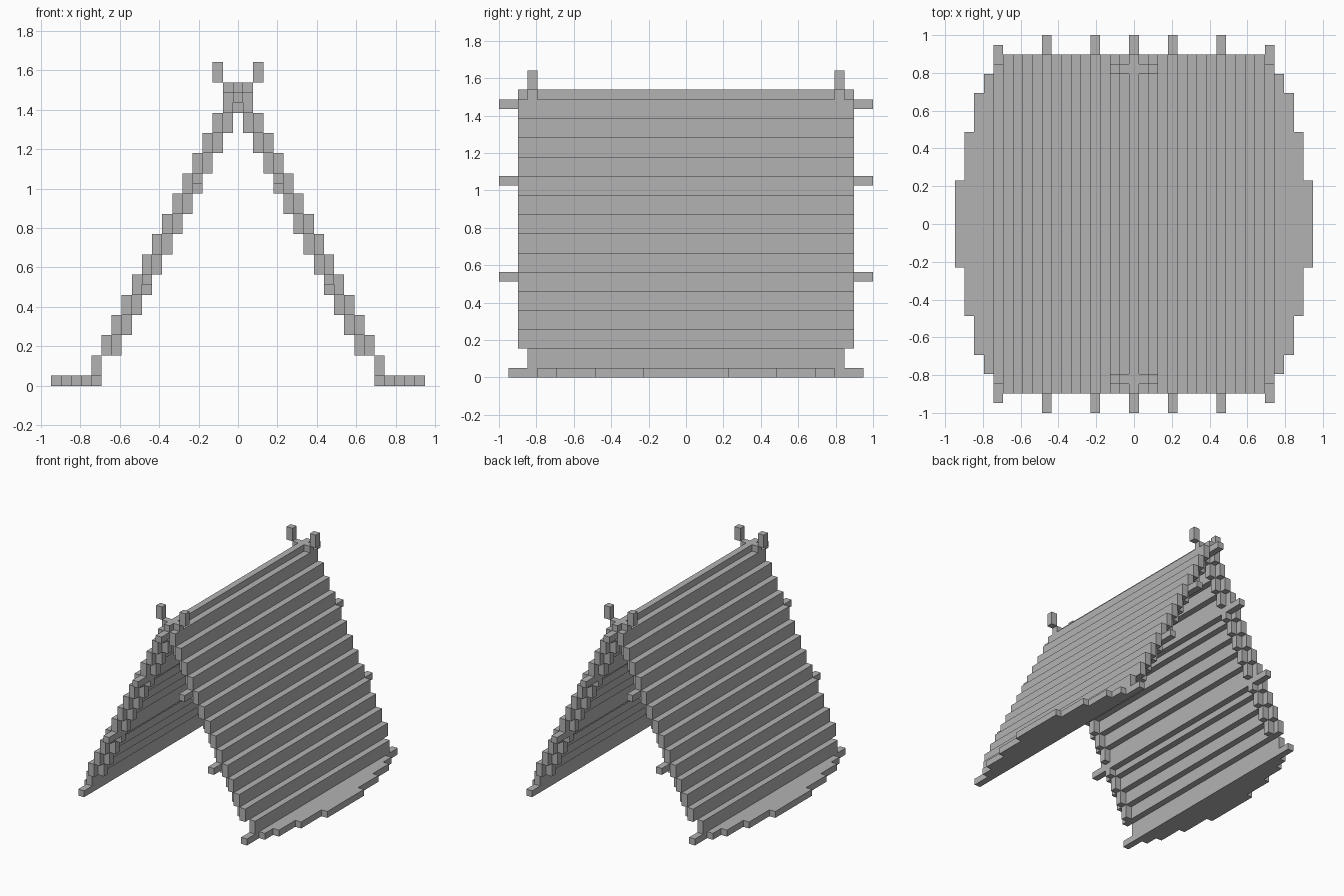
import bpy
import bmesh
from mathutils import Matrix, Vector

U = 2 / 39          # edge length of one block
ROWS = 14           # stepped rows up each slope

cube = bpy.data.objects.get("Cube")
if cube:
    bpy.data.objects.remove(cube, do_unlink=True)

grey = bpy.data.materials.new("plain grey")
grey.use_nodes = True
grey.diffuse_color = (0.45, 0.45, 0.45, 1)
grey.node_tree.nodes["Principled BSDF"].inputs["Base Color"].default_value = grey.diffuse_color


def build(name, boxes):
    """Make one object from boxes given as (column, y centre, y length, z bottom, z top) in blocks."""
    bm = bmesh.new()
    for col, y, length, z0, z1 in boxes:
        place = Matrix.Translation(Vector((col, y, (z0 + z1) / 2)) * U)
        size = Matrix.Diagonal((U, length * U, (z1 - z0) * U, 1))
        bmesh.ops.create_cube(bm, size=1, matrix=place @ size)
    mesh = bpy.data.meshes.new(name)
    bm.to_mesh(mesh)
    bm.free()
    mesh.materials.append(grey)
    obj = bpy.data.objects.new(name, mesh)
    bpy.context.collection.objects.link(obj)
    return obj


for side, s in (("left", 1), ("right", -1)):
    # Ground flap, narrowing outwards
    flap = [(s * (14 + i), 0, length, 0, 1) for i, length in enumerate((37, 31, 27, 19, 9))]
    build(side + "_ground_flap", flap)

    # Stepped roof slope, lowest row slightly shorter
    slats = [(s * (14 - k), 0, 35 if k else 33, 1 + 2 * k, 3 + 2 * k) for k in range(ROWS)]
    build(side + "_roof_slope", slats)

    # Long poles under the slope
    build(side + "_lower_purlin", [(s * 9, 0, 39, 10, 11)])
    build(side + "_upper_purlin", [(s * 4, 0, 39, 20, 21)])

    # Rafters at both ends, crossing at the ridge and ending in raised tips
    for end, y in (("front", -16), ("back", 16)):
        steps = [(s * (13 - k), y, 1, 1 + 2 * k, 3 + 2 * k) for k in range(1, ROWS)]
        tip = [(-s, y, 1, 29, 30), (-s * 2, y, 1, 30, 32)]
        build(f"{side}_{end}_rafter", steps + tip)

# Ridge cap and the pole below it
build("ridge_cap", [(0, 0, 35, 29, 30)])
build("ridge_pole", [(0, 0, 39, 28, 29)])
